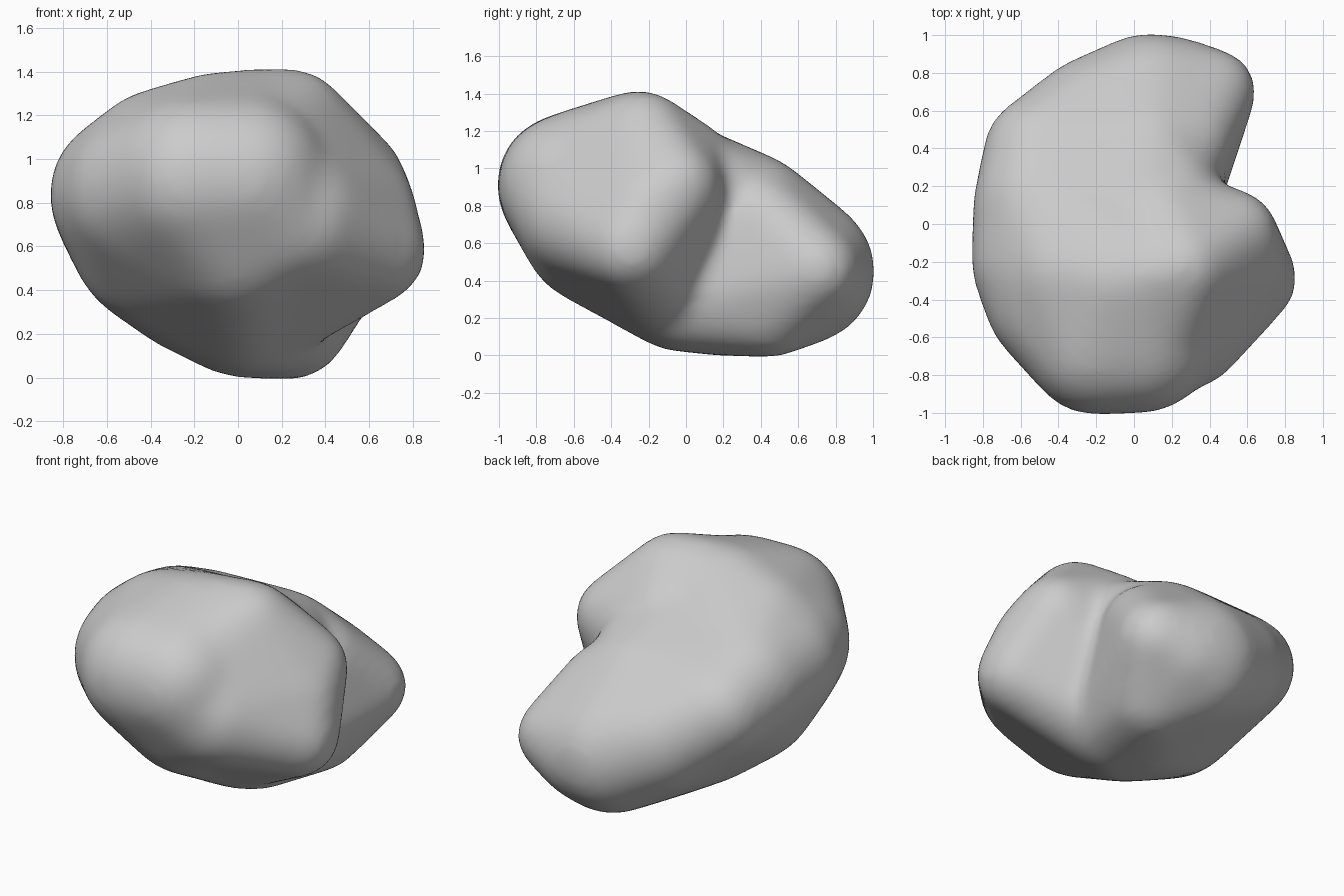
import bpy
import bmesh

cube = bpy.data.objects.get("Cube")
if cube:
    bpy.data.objects.remove(cube, do_unlink=True)

# Rounded masses as (x, y, z, radius)
left_side = [(-.5, -.2, .84, .35), (-.5, .1, .82, .34), (-.38, -.1, .61, .36),
             (-.42, -.4, .85, .36), (-.35, -.25, .97, .34)]
crown = [(.08, -.27, 1.16, .23), (-.1, -.3, 1.11, .27)]
front_belly = [(-.2, -.63, .91, .37), (.04, -.62, .91, .37), (0, -.5, .64, .35),
               (.2, -.58, .72, .3)]
underside = [(.05, -.05, .33, .29), (-.2, .05, .45, .33)]
ridge = [(.25, -.23, 1.16, .23), (.52, -.06, .9, .22), (.62, -.29, .58, .22),
         (.57, -.2, .78, .22)]
ridge_root = [(.15, -.02, 1, .25), (.2, 0, .85, .27), (.2, -.06, .55, .26)]
lower_front = [(.27, -.55, .73, .31), (.04, -.57, .92, .36)]
base = [(0, .15, .31, .29), (.12, .35, .31, .3)]
rear_end = [(.42, .7, .46, .2), (.24, .45, .26, .25), (.08, .62, .45, .38),
            (.2, .68, .43, .3), (.28, .42, .72, .21), (.14, 0, .29, .25),
            (.1, -.08, .31, .24)]
rear_top = [(.08, .38, .8, .25), (-.5, .38, .75, .28), (-.2, .55, .56, .33)]
waist = [(.18, .18, .85, .25), (0, -.2, 1.05, .25)]

# Each lobe is the skin stretched over several masses
lobes = [
    left_side + crown + front_belly + underside,
    ridge + ridge_root + crown + lower_front + underside[:1],
    left_side + underside + base + rear_top + waist,
    rear_end + rear_top + underside + base,
]


def add_lobe(target, masses):
    """Wrap a convex skin around the masses and add it to the target mesh."""
    balls = bmesh.new()
    for x, y, z, r in masses:
        # slightly larger, to allow for the later softening
        made = bmesh.ops.create_icosphere(balls, subdivisions=3, radius=r + .006 / r)
        bmesh.ops.translate(balls, verts=made["verts"], vec=(x, y, z))
    skin = bmesh.new()
    for v in balls.verts:
        skin.verts.new(v.co)
    bmesh.ops.convex_hull(skin, input=skin.verts[:])
    loose = [v for v in skin.verts if not v.link_faces]
    bmesh.ops.delete(skin, geom=loose, context='VERTS')
    bmesh.ops.recalc_face_normals(skin, faces=skin.faces[:])
    part = bpy.data.meshes.new("lobe")
    skin.to_mesh(part)
    target.from_mesh(part)
    bpy.data.meshes.remove(part)
    balls.free()
    skin.free()


# Gather the lobes into one body
body = bmesh.new()
for masses in lobes:
    add_lobe(body, masses)
mesh = bpy.data.meshes.new("stone")
body.to_mesh(mesh)
body.free()
stone = bpy.data.objects.new("stone", mesh)
bpy.context.collection.objects.link(stone)

# Fuse the lobes and soften the seams
fuse = stone.modifiers.new("fuse", 'REMESH')
fuse.mode = 'VOXEL'
fuse.voxel_size = 0.03
soften = stone.modifiers.new("soften", 'SMOOTH')
soften.factor = 0.5
soften.iterations = 32
graph = bpy.context.evaluated_depsgraph_get()
fused = bpy.data.meshes.new_from_object(stone.evaluated_get(graph))
stone.modifiers.clear()
stone.data = fused
bpy.data.meshes.remove(mesh)
fused.name = "stone"

# Plain grey surface
grey = bpy.data.materials.new("stone grey")
grey.use_nodes = True
colour = (.6, .6, .6, 1)
grey.diffuse_color = colour
grey.node_tree.nodes["Principled BSDF"].inputs["Base Color"].default_value = colour
fused.materials.clear()
fused.materials.append(grey)
for face in fused.polygons:
    face.use_smooth = True
